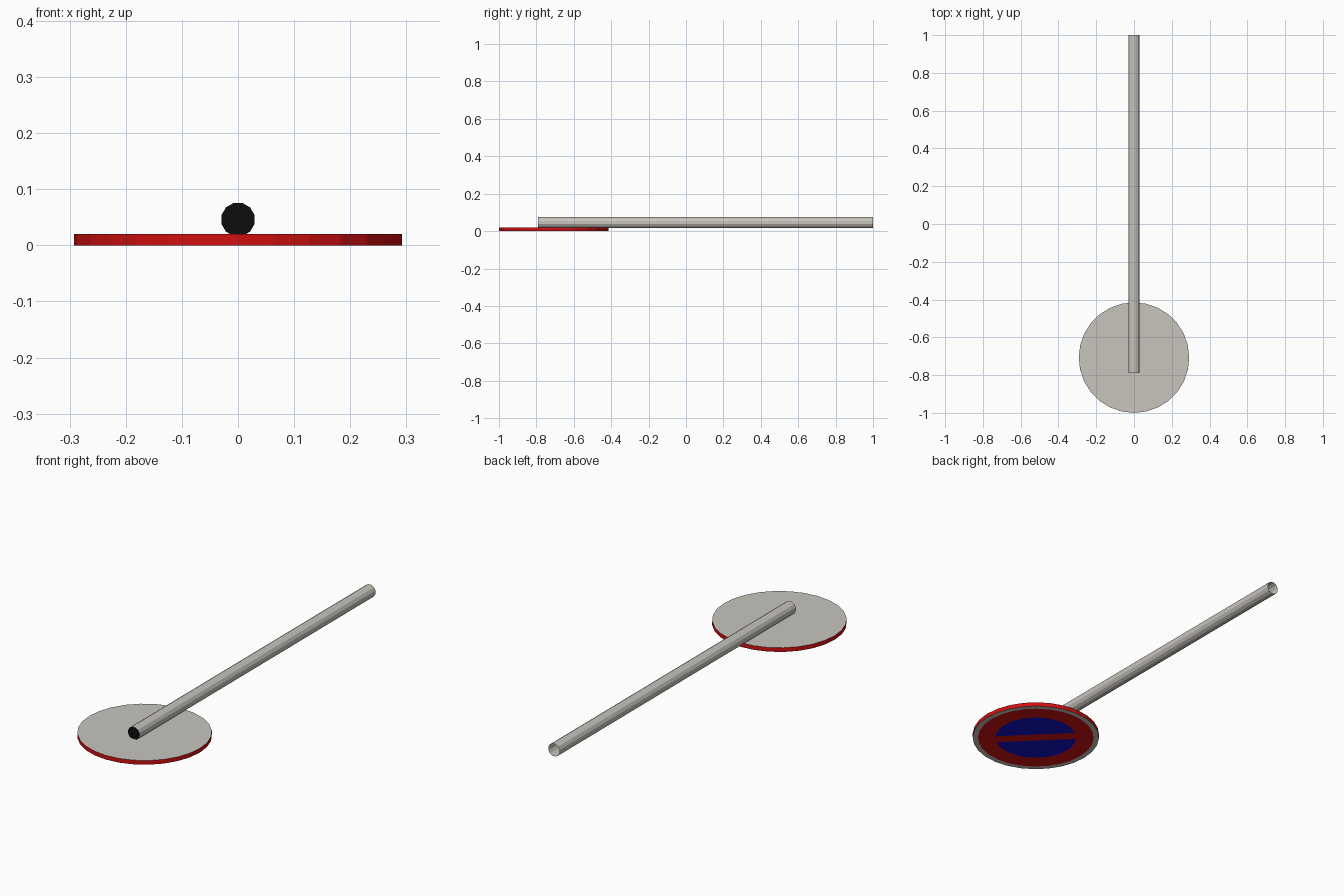
import bpy, bmesh, math
from mathutils import Vector

if "Cube" in bpy.data.objects:
    bpy.data.objects.remove(bpy.data.objects["Cube"])


def material(name, rgb):
    m = bpy.data.materials.new(name)
    m.diffuse_color = (*rgb, 1)
    m.use_nodes = True
    m.node_tree.nodes["Principled BSDF"].inputs["Base Color"].default_value = m.diffuse_color
    return m


GREY = material("galvanised grey", (0.58, 0.56, 0.51))
RED = material("sign red", (0.64, 0.005, 0.005))
BLUE = material("sign blue", (0.005, 0.005, 0.6))
BLACK = material("cap black", (0.004, 0.004, 0.004))


def finish(bm, name, mats):
    me = bpy.data.meshes.new(name)
    bm.to_mesh(me)
    bm.free()
    for m in mats:
        me.materials.append(m)
    ob = bpy.data.objects.new(name, me)
    bpy.context.collection.objects.link(ob)
    return ob


def bridge(bm, a, b, mat):
    n = len(a)
    for i in range(n):
        j = (i + 1) % n
        bm.faces.new((a[i], a[j], b[j], b[i])).material_index = mat


# Sign plate: grey back, red edge, painted front facing down
SIDES, CENTRE = 28, Vector((0, -0.7075, 0))
bm = bmesh.new()


def ring(r, z):
    return [bm.verts.new(CENTRE + Vector((r * math.cos(t), r * math.sin(t), z)))
            for t in (2 * math.pi * i / SIDES for i in range(SIDES))]


top, edge = ring(0.2925, 0.02), ring(0.2925, 0)
rim, field = ring(0.268, 0), ring(0.187, 0)
bm.faces.new(top).material_index = 0
bridge(bm, edge, top, 1)
bridge(bm, rim, edge, 0)
bridge(bm, field, rim, 1)
bm.faces.new(field[::-1]).material_index = 2

# Diagonal red bar cut across the blue field
across = Vector((1, 1, 0)).normalized()
for side in (-1, 1):
    faces = [f for f in bm.faces if f.material_index == 2]
    geom = faces + list({e for f in faces for e in f.edges}) + list({v for f in faces for v in f.verts})
    bmesh.ops.bisect_plane(bm, geom=geom, plane_co=CENTRE + across * side * 0.028, plane_no=across)
for f in bm.faces:
    if f.material_index == 2 and abs((f.calc_center_median() - CENTRE).dot(across)) < 0.027:
        f.material_index = 1
bm.normal_update()
finish(bm, "sign_plate", [GREY, RED, BLUE])

# Pole: open tube at the foot, black cap at the sign end
bm = bmesh.new()
ends = []
for y in (-0.79, 1.0):
    ends.append([bm.verts.new((0.0305 * math.cos(t), y, 0.046 + 0.0305 * math.sin(t)))
                 for t in (2 * math.pi * (i + 0.5) / 12 for i in range(12))])
bridge(bm, ends[0], ends[1], 0)
bm.faces.new(ends[0]).material_index = 1
bmesh.ops.recalc_face_normals(bm, faces=bm.faces)
finish(bm, "pole", [GREY, BLACK])
